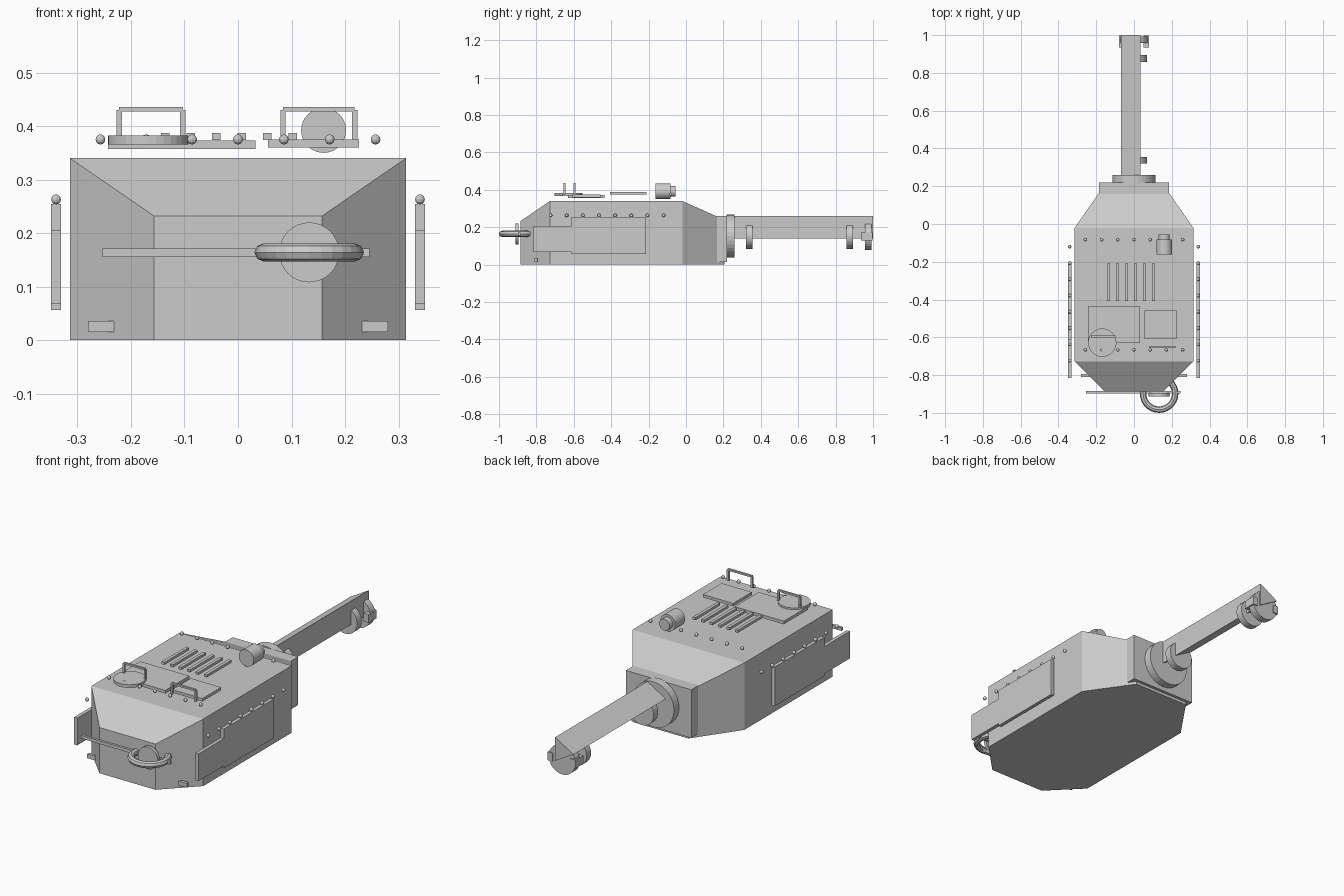
import bpy, bmesh
from math import pi
from mathutils import Matrix, Vector

if "Cube" in bpy.data.objects:
    bpy.data.objects.remove(bpy.data.objects["Cube"])


def finish(name, bm):
    bmesh.ops.recalc_face_normals(bm, faces=bm.faces)
    me = bpy.data.meshes.new(name)
    bm.to_mesh(me)
    bm.free()
    ob = bpy.data.objects.new(name, me)
    bpy.context.collection.objects.link(ob)
    return ob


def add_box(bm, x, y, z):
    """Box from (min, max) pairs."""
    mid = Vector([(a + b) / 2 for a, b in (x, y, z)])
    size = [abs(b - a) for a, b in (x, y, z)] + [1]
    bmesh.ops.create_cube(bm, size=1, matrix=Matrix.Translation(mid) @ Matrix.Diagonal(size))


def box(name, x, y, z):
    bm = bmesh.new()
    add_box(bm, x, y, z)
    return finish(name, bm)


def cylinder(name, center, r, depth, axis='Y', sides=32, spin=0):
    bm = bmesh.new()
    m = Matrix.Translation(center)
    if axis == 'Y':
        m = m @ Matrix.Rotation(-pi / 2, 4, 'X')
    m = m @ Matrix.Rotation(spin, 4, 'Z')
    bmesh.ops.create_cone(bm, cap_ends=True, segments=sides, radius1=r, radius2=r,
                          depth=depth, matrix=m)
    return finish(name, bm)


def rivets(name, points):
    bm = bmesh.new()
    for p in points:
        bmesh.ops.create_uvsphere(bm, u_segments=10, v_segments=6, radius=0.0095,
                                  matrix=Matrix.Translation(p))
    return finish(name, bm)


def mirror_x(ob):
    mod = ob.modifiers.new("mirror", 'MIRROR')
    mod.use_axis[0] = True


# Turret hull: four cross-sections (y, half width, height) skinned together
bm = bmesh.new()
prev = None
for y, w, h in [(-0.886, 0.157, 0.232), (-0.727, 0.314, 0.34),
                (-0.02, 0.314, 0.34), (0.205, 0.157, 0.24)]:
    ring = [bm.verts.new(p) for p in ((-w, y, 0), (w, y, 0), (w, y, h), (-w, y, h))]
    if prev:
        for i in range(4):
            j = (i + 1) % 4
            bm.faces.new((prev[i], prev[j], ring[j], ring[i]))
    else:
        bm.faces.new(ring)
    prev = ring
bm.faces.new(prev)
finish("turret_hull", bm)

# Gun mount and three-sided barrel with collars
box("gun_mantlet", (-0.184, 0.184), (0.157, 0.22), (0.015, 0.26))
cylinder("mantlet_disc", (0, 0.238, 0.152), 0.115, 0.045)
cylinder("gun_barrel", (0, 0.608, 0.199), 0.069, 0.784, sides=3, spin=pi / 2)
bpy.data.objects["gun_barrel"].data.update()
cylinder("barrel_collar_inner", (0, 0.338, 0.152), 0.068, 0.036)
cylinder("barrel_collar_outer", (0, 0.876, 0.152), 0.068, 0.036)
cylinder("muzzle_disc", (0, 0.975, 0.152), 0.075, 0.036)
mirror_x(box("muzzle_lug", (0.05, 0.079), (0.935, 0.998), (0.13, 0.172)))

# Stepped side skirts and their rivets
bm = bmesh.new()
add_box(bm, (0.331, 0.349), (-0.612, -0.213), (0.056, 0.254))
add_box(bm, (0.331, 0.349), (-0.815, -0.612), (0.068, 0.206))
mirror_x(finish("side_skirt", bm))
mirror_x(rivets("side_rivets", [(0.34, -0.724 + i * 0.0863, 0.263) for i in range(8)]))

# Roof rivet rows
rivets("roof_rivets", [((i - 3) * 0.0857, y, 0.375) for y in (-0.083, -0.666) for i in range(7)])

# Roof panels, hatch and vent slats
box("roof_panel_large", (-0.243, 0.033), (-0.63, -0.437), (0.357, 0.373))
box("roof_panel_small", (0.056, 0.226), (-0.608, -0.458), (0.36, 0.375))
cylinder("hatch", (-0.168, -0.628, 0.374), 0.075, 0.016, axis='Z')
bm = bmesh.new()
for i in range(6):
    x = -0.136 + i * 0.0476
    add_box(bm, (x - 0.008, x + 0.008), (-0.407, -0.21), (0.374, 0.387))
finish("vent_slats", bm)

# Grab handles
for name, x0, x1, y, z0 in (("hatch_handle", -0.227, -0.098, -0.596, 0.38),
                            ("panel_handle", 0.079, 0.223, -0.65, 0.375)):
    bm = bmesh.new()
    for a in (x0, x1 - 0.01):
        add_box(bm, (a, a + 0.01), (y - 0.005, y + 0.005), (z0, 0.43))
    add_box(bm, (x0 + 0.005, x1 - 0.005), (y - 0.005, y + 0.005), (0.427, 0.436))
    finish(name, bm)

# Sight on the roof
cylinder("sight_body", (0.16, -0.122, 0.392), 0.042, 0.08)
cylinder("sight_lens", (0.16, -0.07, 0.392), 0.029, 0.03)

# Rail, disc, ring and small feet on the front end
box("end_rail", (-0.253, 0.246), (-0.897, -0.885), (0.155, 0.171))
cylinder("end_disc", (0.133, -0.904, 0.164), 0.056, 0.016)
mirror_x(box("end_step", (0.23, 0.28), (-0.81, -0.795), (0.015, 0.036)))
bpy.ops.mesh.primitive_torus_add(location=(0.133, -0.898, 0.164), major_radius=0.085,
                                 minor_radius=0.017, major_segments=28, minor_segments=8)
bpy.context.object.name = "tow_ring"

# Turn the barrel so that its flat side is on top
barrel = bpy.data.objects["gun_barrel"].data
zs = [v.co.z for v in barrel.vertices]
if sum(z > 0.199 for z in zs) < 4:
    barrel.transform(Matrix.Translation((0, 0, 0.398)) @ Matrix.Diagonal((1, 1, -1, 1)))
    barrel.flip_normals()
